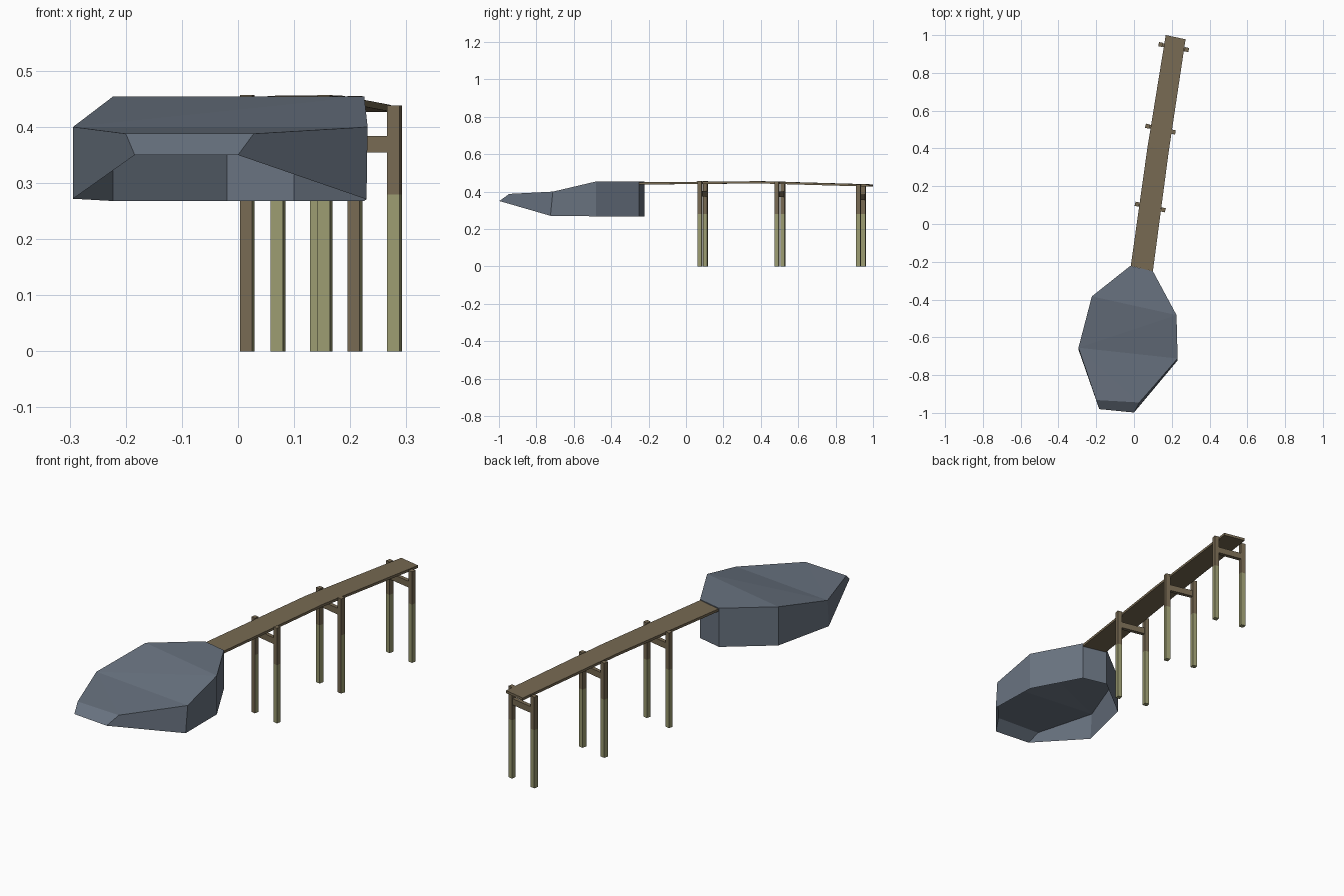
import bpy, bmesh
from mathutils import Vector

if "Cube" in bpy.data.objects:
    bpy.data.objects.remove(bpy.data.objects["Cube"])


def material(name, rgb):
    m = bpy.data.materials.new(name)
    m.diffuse_color = (*rgb, 1)
    m.use_nodes = True
    m.node_tree.nodes["Principled BSDF"].inputs["Base Color"].default_value = m.diffuse_color
    return m


STONE = material("slate stone", (0.14, 0.17, 0.215))
WOOD = material("brown wood", (0.185, 0.143, 0.085))
ALGAE = material("algae green", (0.33, 0.33, 0.165))


def finish(bm, name, mats):
    bmesh.ops.recalc_face_normals(bm, faces=bm.faces)
    bm.normal_update()
    me = bpy.data.meshes.new(name)
    bm.to_mesh(me)
    bm.free()
    for m in mats:
        me.materials.append(m)
    ob = bpy.data.objects.new(name, me)
    bpy.context.collection.objects.link(ob)
    return ob


def loft(bm, sections):
    """Closed tube through matching four-point sections, with end caps."""
    rings = [[bm.verts.new(p) for p in s] for s in sections]
    for a, b in zip(rings, rings[1:]):
        for i in range(4):
            j = (i + 1) % 4
            bm.faces.new((a[i], a[j], b[j], b[i]))
    bm.faces.new(rings[0][::-1])
    bm.faces.new(rings[-1])


# Rock: walls and a stepped top, open underneath
top = [(-0.02, -0.222, 0.454), (0.10, -0.25, 0.454), (0.225, -0.482, 0.454),
       (0.231, -0.712, 0.40), (0.028, -0.945, 0.388), (-0.20, -0.932, 0.388),
       (-0.294, -0.655, 0.40), (-0.223, -0.383, 0.454)]
low = [(x, y, 0.268) for x, y, z in top]
low[3] = (0.229, -0.725, 0.271)
low[4] = (0.0, -0.998, 0.35)
low[5] = (-0.184, -0.98, 0.35)
low[6] = (-0.294, -0.665, 0.272)
bm = bmesh.new()
t = [bm.verts.new(p) for p in top]
b = [bm.verts.new(p) for p in low]
for i in range(8):
    j = (i + 1) % 8
    bm.faces.new((t[i], b[i], b[j], t[j]))
for ids in ((0, 1, 2, 7), (7, 2, 6), (2, 3, 6), (6, 3, 4), (6, 4, 5)):
    bm.faces.new([t[i] for i in ids])
finish(bm, "rock", [STONE])

# Walkway: one bent plank through left/right edge points
edges = [((-0.017, -0.222), (0.10, -0.25), 0.450),
         ((0.072, 0.41), (0.184, 0.385), 0.456),
         ((0.168, 1.0), (0.273, 0.978), 0.439)]
T = 0.012
bm = bmesh.new()
loft(bm, [[(*l, z), (*r, z), (*r, z - T), (*l, z - T)] for l, r, z in edges])
finish(bm, "walkway", [WOOD])


def post(name, c, across, height, brown_front):
    u = across * 0.0112
    v = Vector((-u.y, u.x, 0))
    bm = bmesh.new()
    loft(bm, [[Vector((c[0], c[1], z)) + d for d in (u + v, v - u, -u - v, u - v)]
              for z in (0, 0.28, height)])
    ob = finish(bm, name, [WOOD, ALGAE])
    # Algae below the split, except on bare front faces
    for f in ob.data.polygons:
        bare = brown_front and f.normal.y < -0.8
        f.material_index = int(f.center.z < 0.27 and not bare)


# Three pairs of posts, each joined by a crossbeam
pairs = [((0.0165, 0.105), (0.155, 0.075), 0.457, True, False),
         ((0.0715, 0.518), (0.2085, 0.487), 0.455, False, True),
         ((0.1415, 0.95), (0.279, 0.923), 0.438, False, False)]
for n, (l, r, h, bare_l, bare_r) in enumerate(pairs, 1):
    L, R = Vector((*l, 0)), Vector((*r, 0))
    across = (R - L).normalized()
    side = Vector((-across.y, across.x, 0)) * 0.009
    post(f"left_post_{n}", l, across, h, bare_l)
    post(f"right_post_{n}", r, across, h, bare_r)
    bm = bmesh.new()
    lo, hi = Vector((0, 0, h - 0.084)), Vector((0, 0, h - 0.054))
    loft(bm, [[p + side + lo, p - side + lo, p - side + hi, p + side + hi] for p in (L, R)])
    finish(bm, f"crossbeam_{n}", [WOOD])
